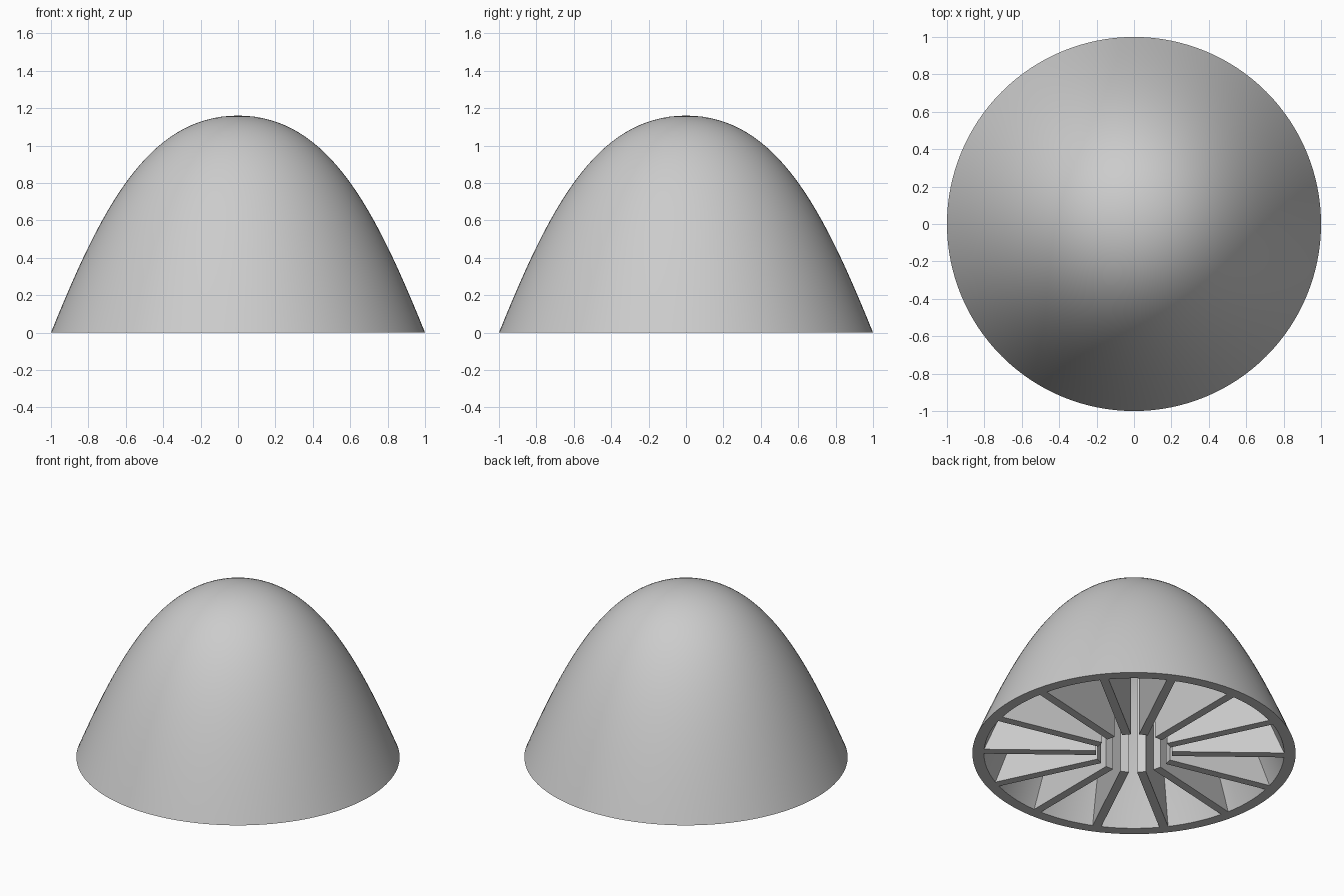
import bpy, bmesh, math
from mathutils import Vector, Matrix

cube = bpy.data.objects.get("Cube")
if cube:
    bpy.data.objects.remove(cube, do_unlink=True)

SEGMENTS = 128
STEPS = 32
WALL = 0.066
RIBS = 14
RIB_WIDTH = 0.055
HUB_RADIUS = 0.235

grey = bpy.data.materials.new("plain grey")
grey.use_nodes = True
colour = (0.6, 0.6, 0.6, 1)
grey.diffuse_color = colour
grey.node_tree.nodes["Principled BSDF"].inputs["Base Color"].default_value = colour

# Dome curve in (radius, height), from rim to crown
P = [Vector(p) for p in ((1, 0), (0.74, 0.64), (0.49, 1.16), (0, 1.16))]


def dome_curve(offset):
    """Points of the dome curve, moved inward by offset."""
    points = []
    for i in range(STEPS + 1):
        t = i / STEPS
        s = 1 - t
        pos = s**3 * P[0] + 3 * s * s * t * P[1] + 3 * s * t * t * P[2] + t**3 * P[3]
        tan = s * s * (P[1] - P[0]) + 2 * s * t * (P[2] - P[1]) + t * t * (P[3] - P[2])
        tan.normalize()
        points.append(pos + offset * Vector((-tan.y, tan.x)))
    # Keep the part above the floor and start it on the floor
    above = [p for p in points if p.y > 0.001]
    rim = Vector((1 - offset * 1.08, 0))
    crown = Vector((0, P[3].y - offset))
    return [rim] + above[:-1] + [crown]


def add_object(name, bm):
    bmesh.ops.recalc_face_normals(bm, faces=bm.faces)
    mesh = bpy.data.meshes.new(name)
    bm.to_mesh(mesh)
    bm.free()
    mesh.materials.append(grey)
    obj = bpy.data.objects.new(name, mesh)
    bpy.context.collection.objects.link(obj)
    return obj


# Shell: outer and inner curves spun into one hollow dome
bm = bmesh.new()
outline = dome_curve(0)[::-1] + dome_curve(WALL)
verts = [bm.verts.new((p.x, 0, p.y)) for p in outline]
edges = [bm.edges.new(pair) for pair in zip(verts, verts[1:])]
bmesh.ops.spin(bm, geom=verts + edges, cent=(0, 0, 0), axis=(0, 0, 1),
               angle=math.tau, steps=SEGMENTS, use_duplicate=False)
bmesh.ops.remove_doubles(bm, verts=bm.verts, dist=0.0005)
shell = add_object("dome_shell", bm)
bpy.context.view_layer.objects.active = shell
shell.select_set(True)
bpy.ops.object.shade_smooth_by_angle(angle=math.radians(35))
shell.select_set(False)

# Ribs: upright plates from the open centre out to the shell, first one facing back
curve = [p for p in dome_curve(WALL * 0.95) if p.x > HUB_RADIUS]
top = curve[-1].y + 0.015
outline = [Vector((HUB_RADIUS, 0))] + curve + [Vector((HUB_RADIUS, top))]
for i in range(RIBS):
    bm = bmesh.new()
    face = bm.faces.new([bm.verts.new((p.x, -RIB_WIDTH / 2, p.y)) for p in outline])
    side = bmesh.ops.extrude_face_region(bm, geom=[face])["geom"]
    bmesh.ops.translate(bm, vec=(0, RIB_WIDTH, 0),
                        verts=[g for g in side if isinstance(g, bmesh.types.BMVert)])
    bm.transform(Matrix.Rotation(math.pi / 2 + math.tau * i / RIBS, 4, "Z"))
    add_object(f"rib_{i + 1}", bm)
